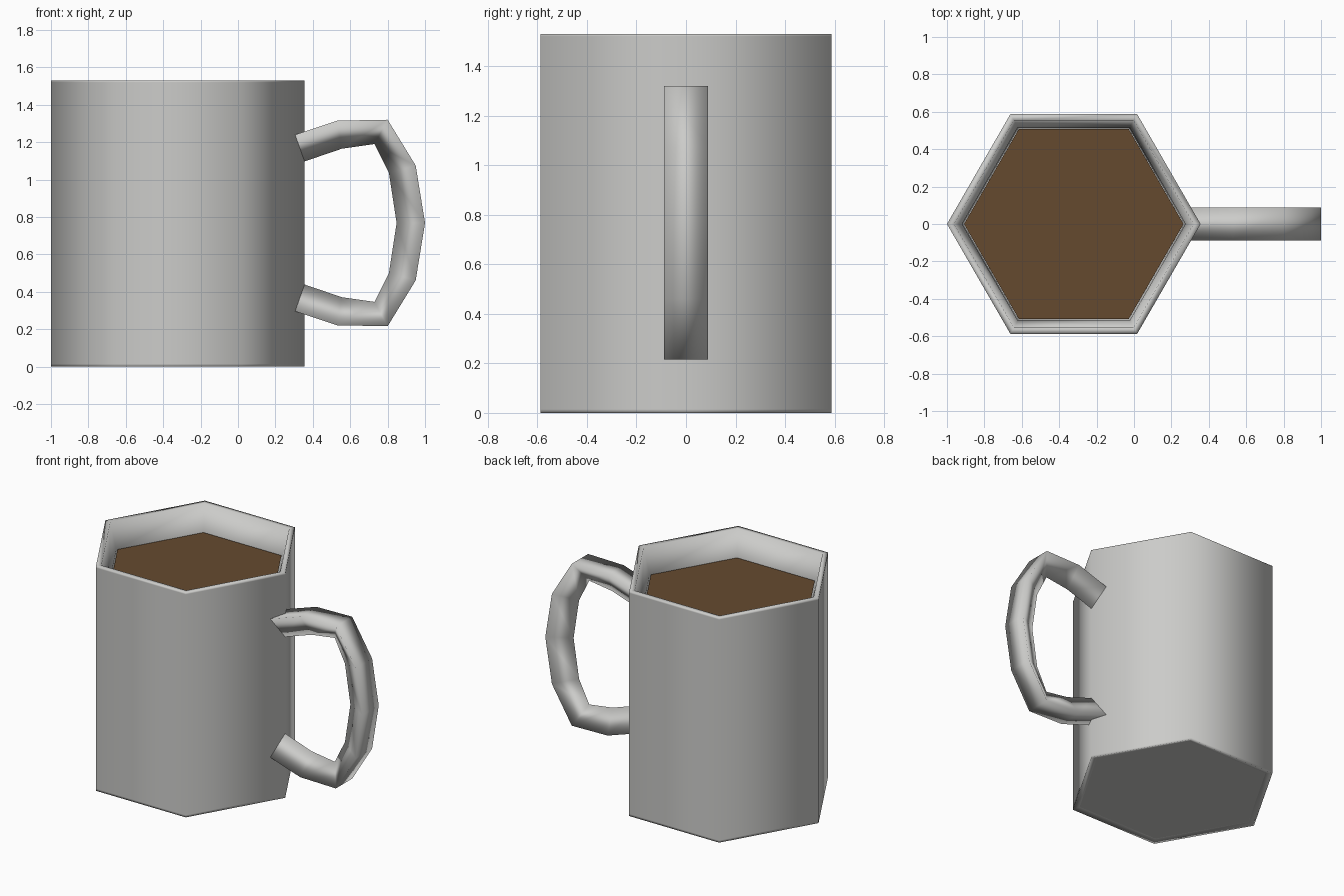
import bpy, bmesh, math
from mathutils import Vector

cube = bpy.data.objects.get("Cube")
if cube:
    bpy.data.objects.remove(cube, do_unlink=True)

SIDES = 6
CENTRE_X = -0.322


def material(name, rgb):
    mat = bpy.data.materials.new(name)
    mat.use_nodes = True
    mat.diffuse_color = (*rgb, 1)
    mat.node_tree.nodes["Principled BSDF"].inputs["Base Color"].default_value = (*rgb, 1)
    return mat


def finish(name, bm, mat):
    bmesh.ops.recalc_face_normals(bm, faces=bm.faces)
    # Smooth sides, flat end caps
    for face in bm.faces:
        face.smooth = len(face.verts) == 4
    mesh = bpy.data.meshes.new(name)
    bm.to_mesh(mesh)
    bm.free()
    mesh.materials.append(mat)
    obj = bpy.data.objects.new(name, mesh)
    bpy.context.collection.objects.link(obj)


def hexagon(bm, radius, z):
    turns = [math.tau * i / SIDES for i in range(SIDES)]
    return [bm.verts.new((CENTRE_X + radius * math.cos(a), radius * math.sin(a), z))
            for a in turns]


def bridge(bm, ring_a, ring_b):
    n = len(ring_a)
    for i in range(n):
        j = (i + 1) % n
        bm.faces.new((ring_a[i], ring_a[j], ring_b[j], ring_b[i]))


grey = material("grey ceramic", (0.6, 0.6, 0.585))
brown = material("brown coffee", (0.13, 0.068, 0.028))

# Mug body: shallow base, outer wall with holding loops, rim and tapered inner wall
profile = [(0.632, 0.012), (0.678, 0), (0.678, 0.015), (0.678, 1.52),
           (0.678, 1.53), (0.64, 1.53), (0.597, 1.35), (0.59, 0.08)]
bm = bmesh.new()
rings = [hexagon(bm, r, z) for r, z in profile]
for lower, upper in zip(rings, rings[1:]):
    bridge(bm, lower, upper)
bm.faces.new(rings[0])
bm.faces.new(rings[-1])
finish("mug_body", bm, grey)

# Coffee surface
bm = bmesh.new()
bm.faces.new(hexagon(bm, 0.587, 1.355))
finish("coffee", bm, brown)

# Handle: three-sided tube, flat outside and ridged inside; lower half mirrored
MID_Z = 0.768
outer = [(0.305, 1.24), (0.53, 1.315), (0.8, 1.32), (0.95, 1.075), (1.0, MID_Z)]
inner = [(0.35, 1.095), (0.555, 1.165), (0.73, 1.19), (0.807, 1.035), (0.848, MID_Z)]


def mirrored(path):
    return path + [(x, 2 * MID_Z - z) for x, z in reversed(path[:-1])]


bm = bmesh.new()
sections = []
for (ox, oz), (ix, iz) in zip(mirrored(outer), mirrored(inner)):
    corners = [(ox, -0.088, oz), (ox, 0.088, oz), (ix, 0, iz)]
    sections.append([bm.verts.new(Vector(c)) for c in corners])
for a, b in zip(sections, sections[1:]):
    bridge(bm, a, b)
bm.faces.new(sections[0])
bm.faces.new(sections[-1])
finish("handle", bm, grey)
